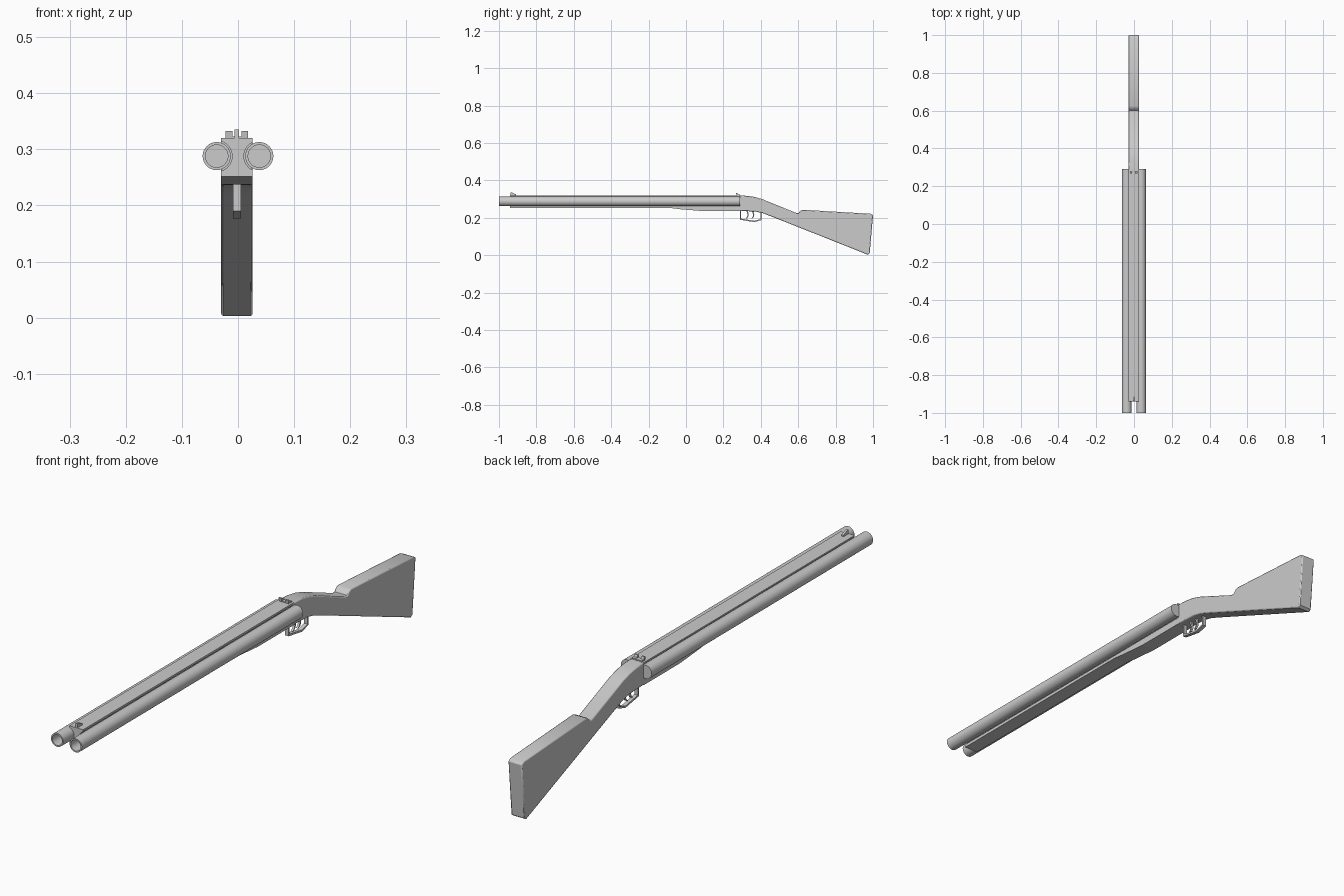
import bpy, bmesh
from math import radians
from mathutils import Matrix

if "Cube" in bpy.data.objects:
    bpy.data.objects.remove(bpy.data.objects["Cube"])

CX = -0.002  # the wooden body sits very slightly off centre


def finish(name, bm, smooth=True):
    bmesh.ops.recalc_face_normals(bm, faces=bm.faces)
    me = bpy.data.meshes.new(name)
    bm.to_mesh(me)
    bm.free()
    ob = bpy.data.objects.new(name, me)
    bpy.context.collection.objects.link(ob)
    if smooth:
        bpy.ops.object.select_all(action='DESELECT')
        ob.select_set(True)
        bpy.context.view_layer.objects.active = ob
        bpy.ops.object.shade_smooth_by_angle(angle=radians(30))
    return ob


def slab(name, profile, x0, x1, smooth=False):
    """Extrude a (y, z) side profile from x0 to x1."""
    bm = bmesh.new()
    face = bm.faces.new([bm.verts.new((x0, y, z)) for y, z in profile])
    ext = bmesh.ops.extrude_face_region(bm, geom=[face])['geom']
    verts = [g for g in ext if isinstance(g, bmesh.types.BMVert)]
    bmesh.ops.translate(bm, verts=verts, vec=(x1 - x0, 0, 0))
    return finish(name, bm, smooth)


def rod(name, x, z, r, y0, y1, bore=0.0):
    """Cylinder along y, optionally with a bored front end."""
    bm = bmesh.new()
    m = Matrix.Translation((x, (y0 + y1) / 2, z)) @ Matrix.Rotation(radians(90), 4, 'X')
    bmesh.ops.create_cone(bm, cap_ends=True, segments=48, radius1=r, radius2=r,
                          depth=y1 - y0, matrix=m)
    if bore:
        face = min(bm.faces, key=lambda f: f.calc_center_median().y)
        bmesh.ops.inset_region(bm, faces=[face], thickness=0.005)
        new = bmesh.ops.extrude_discrete_faces(bm, faces=[face])['faces'][0]
        bmesh.ops.translate(bm, verts=new.verts, vec=(0, bore, 0))
    return finish(name, bm)


# forend with grooves that cradle the barrels
forend = slab("forend", [(-0.94, 0.32), (-0.94, 0.252), (-0.08, 0.252), (-0.03, 0.246),
                         (0.08, 0.237), (0.29, 0.237), (0.29, 0.32)], CX - 0.028, CX + 0.028)

# barrels and groove cutters
for side, x in (("left", -0.038), ("right", 0.038)):
    rod(side + "_barrel", x, 0.288, 0.025, -1.0, 0.29, bore=0.3)
    cutter = rod(side + "_groove_cutter", x, 0.288, 0.0275, -1.1, 0.35)
    cutter.hide_render = True
    cutter.hide_set(True)
    mod = forend.modifiers.new("groove", 'BOOLEAN')
    mod.operation = 'DIFFERENCE'
    mod.solver = 'EXACT'
    mod.object = cutter

# stock with wrist, comb step and butt
stock = slab("stock", [(0.285, 0.32), (0.335, 0.317), (0.37, 0.311), (0.41, 0.299),
                       (0.59, 0.226), (0.602, 0.226), (0.612, 0.238), (0.625, 0.243),
                       (0.985, 0.222), (1.0, 0.215), (0.982, 0.01), (0.972, 0.003),
                       (0.46, 0.206), (0.41, 0.225), (0.37, 0.234), (0.285, 0.237)],
             CX - 0.028, CX + 0.028, True)
bev = stock.modifiers.new("soft_edges", 'BEVEL')
bev.width = 0.004
bev.segments = 2
bev.limit_method = 'ANGLE'
bev.angle_limit = radians(60)

# trigger guard loop
slab("trigger_guard", [(0.288, 0.24), (0.288, 0.19), (0.365, 0.177), (0.403, 0.188),
                       (0.403, 0.235), (0.397, 0.235), (0.397, 0.193), (0.365, 0.184),
                       (0.294, 0.196), (0.294, 0.24)], CX - 0.007, CX + 0.007)

# two curved triggers
for i, y in enumerate((0.322, 0.352)):
    slab(f"trigger_{i + 1}", [(y, 0.24), (y + 0.007, 0.215), (y + 0.004, 0.205), (y - 0.005, 0.195),
                              (y + 0.004, 0.198), (y + 0.011, 0.206), (y + 0.013, 0.216),
                              (y + 0.009, 0.24)], CX - 0.004, CX + 0.004)

# rear sight: two leaves with a gap between
for side, x0 in (("left", -0.022), ("right", 0.006)):
    slab(side + "_rear_sight", [(0.268, 0.333), (0.274, 0.333), (0.278, 0.325), (0.288, 0.324),
                                (0.288, 0.318), (0.27, 0.318)], x0, x0 + 0.012)
slab("rear_sight_base", [(0.27, 0.323), (0.288, 0.323), (0.288, 0.318), (0.27, 0.318)],
     -0.012, 0.008)

# front sight blade
slab("front_sight", [(-0.938, 0.318), (-0.938, 0.335), (-0.93, 0.335), (-0.91, 0.326),
                     (-0.91, 0.318)], CX - 0.004, CX + 0.004)
